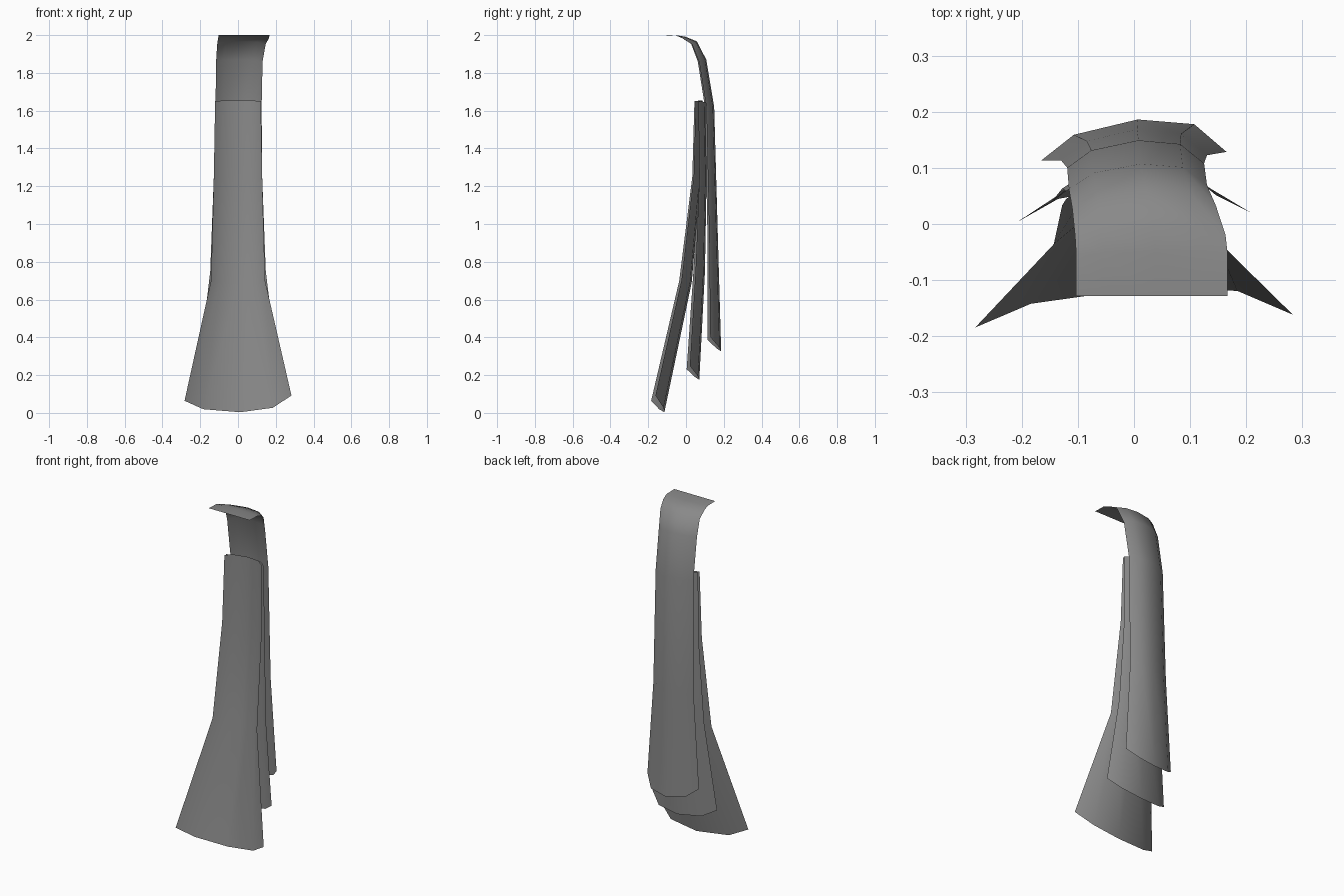
import bpy

cube = bpy.data.objects.get("Cube")
if cube:
    bpy.data.objects.remove(cube, do_unlink=True)

grey = bpy.data.materials.new("cloth_grey")
grey.use_nodes = True
colour = (0.25, 0.25, 0.25, 1)
grey.diffuse_color = colour
bsdf = grey.node_tree.nodes["Principled BSDF"]
bsdf.inputs["Base Color"].default_value = colour
bsdf.inputs["Roughness"].default_value = 0.8

# Cross-section shared by every panel: position across, and bulge to the back
SECTION = [(-1, 0), (-0.65, 0.66), (0.04, 1), (0.65, 0.8), (1, 0)]


def panel(name, rows):
    """Loft a bowed sheet; row = half width, x shift, edge y, middle y, edge z, middle z."""
    verts, faces = [], []
    n = len(SECTION)
    for half, shift, y_edge, y_mid, z_edge, z_mid in rows:
        for across, bulge in SECTION:
            x = half * across
            y = y_edge + (y_mid - y_edge) * (bulge + 0.7 * x)
            z = z_edge + (z_mid - z_edge) * (bulge - 0.65 * x)
            verts.append((x + shift, y, z))
    for r in range(len(rows) - 1):
        for c in range(n - 1):
            a = r * n + c
            faces.append((a, a + 1, a + n + 1, a + n))
    mesh = bpy.data.meshes.new(name)
    mesh.from_pydata(verts, [], faces)
    mesh.materials.append(grey)
    mesh.shade_smooth()
    obj = bpy.data.objects.new(name, mesh)
    bpy.context.collection.objects.link(obj)
    return obj


# Long front panel, flared at the hem
panel("front_panel", [
    (0.283, 0, -0.173, -0.115, 0.078, 0.003),
    (0.143, 0, -0.03, 0.03, 0.70, 0.69),
    (0.128, 0, 0.037, 0.078, 1.25, 1.25),
    (0.121, 0, 0.048, 0.088, 1.65, 1.655),
])

# Middle panel
panel("middle_panel", [
    (0.208, 0, 0.012, 0.07, 0.24, 0.175),
    (0.147, 0, 0.045, 0.100, 0.75, 0.745),
    (0.128, 0, 0.067, 0.109, 1.25, 1.25),
    (0.121, 0, 0.062, 0.102, 1.65, 1.645),
])

# Back panel, curling forward over the top
panel("back_panel", [
    (0.165, 0, 0.121, 0.186, 0.395, 0.325),
    (0.130, 0, 0.118, 0.168, 0.95, 0.95),
    (0.122, 0.003, 0.104, 0.149, 1.62, 1.62),
    (0.123, 0.007, 0.066, 0.107, 1.86, 1.87),
    (0.128, 0.018, 0.030, 0.058, 1.952, 1.967),
    (0.134, 0.029, -0.020, -0.005, 1.984, 1.992),
    (0.135, 0.032, -0.055, -0.05, 1.998, 1.999),
    (0.135, 0.032, -0.128, -0.128, 2.0, 2.0),
])
